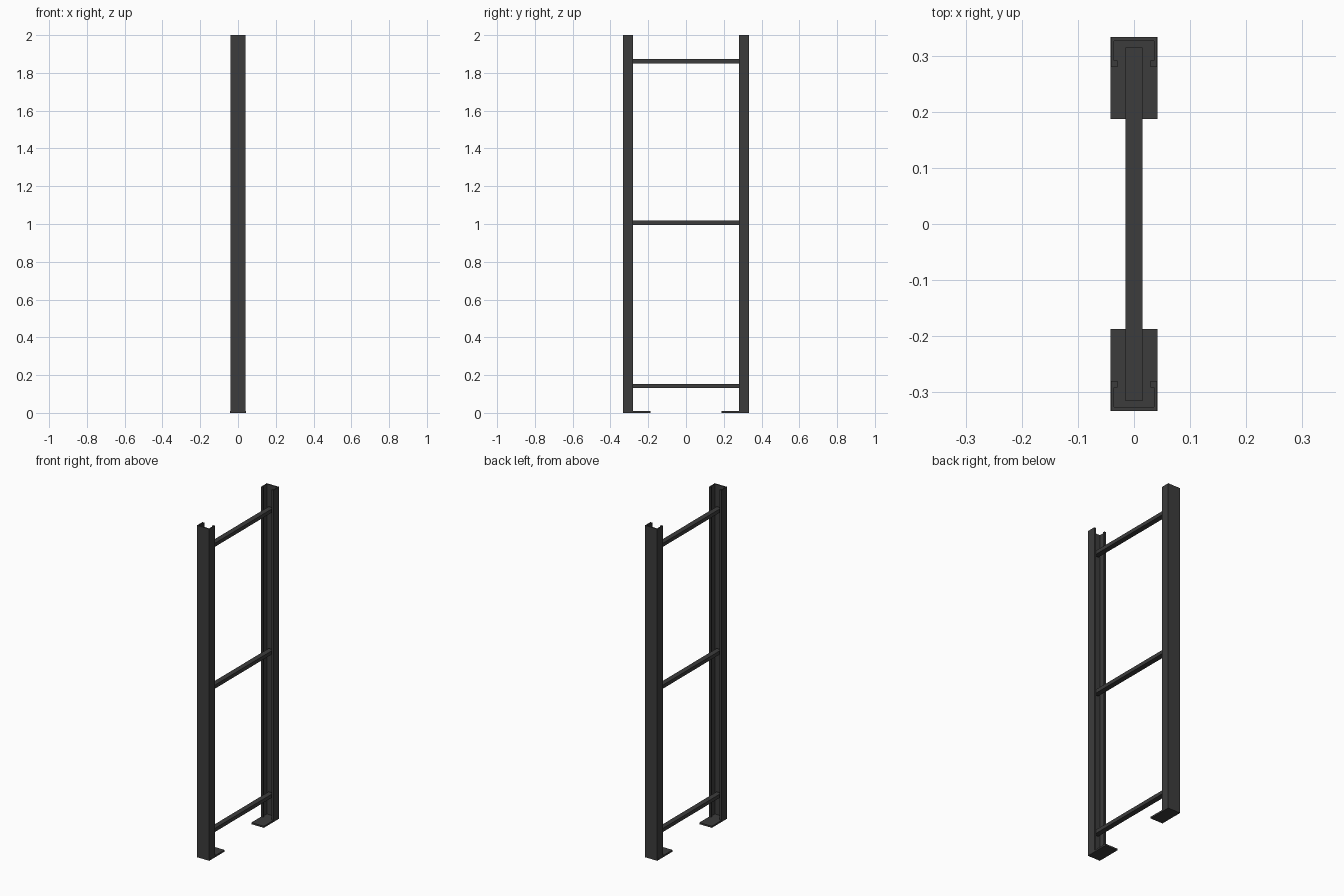
import bpy
import bmesh

cube = bpy.data.objects.get("Cube")
if cube:
    bpy.data.objects.remove(cube, do_unlink=True)

# Single dark painted steel
steel = bpy.data.materials.new("dark_grey_steel")
steel.use_nodes = True
colour = (0.045, 0.045, 0.045, 1)
steel.diffuse_color = colour
steel.node_tree.nodes["Principled BSDF"].inputs["Base Color"].default_value = colour


def extrude_profile(name, points, z0, z1):
    """Closed xy outline extruded from z0 to z1."""
    bm = bmesh.new()
    face = bm.faces.new([bm.verts.new((x, y, z0)) for x, y in points])
    new = bmesh.ops.extrude_face_region(bm, geom=[face])["geom"]
    top = [v for v in new if isinstance(v, bmesh.types.BMVert)]
    bmesh.ops.translate(bm, verts=top, vec=(0, 0, z1 - z0))
    bmesh.ops.recalc_face_normals(bm, faces=bm.faces)
    mesh = bpy.data.meshes.new(name)
    bm.to_mesh(mesh)
    bm.free()
    mesh.materials.append(steel)
    obj = bpy.data.objects.new(name, mesh)
    bpy.context.collection.objects.link(obj)
    return obj


def box(name, half_x, y0, y1, z0, z1):
    outline = [(-half_x, y0), (half_x, y0), (half_x, y1), (-half_x, y1)]
    return extrude_profile(name, outline, z0, z1)


HALF, OUTER, INNER = 0.041, 0.333, 0.28
WALL, LIP_X, LIP_Y = 0.036, 0.029, 0.291
PLATE = 0.01

# Half of the lipped channel outline, mirrored across x
half = [(HALF, OUTER), (HALF, INNER), (LIP_X, INNER),
        (LIP_X, LIP_Y), (WALL, LIP_Y), (WALL, 0.326)]
channel = half + [(-x, y) for x, y in reversed(half)]

# Uprights open towards each other, each with a foot plate
for side, sign in (("back", 1), ("front", -1)):
    extrude_profile(side + "_upright", [(x, sign * y) for x, y in channel], PLATE, 2)
    box(side + "_foot_plate", 0.0415, *sorted((sign * 0.187, sign * OUTER)), 0, PLATE)

# Cross bars reaching into the channels
for name, z in (("lower", 0.143), ("middle", 1.007), ("upper", 1.862)):
    box(name + "_cross_bar", 0.0155, -0.315, 0.315, z - 0.011, z + 0.011)
